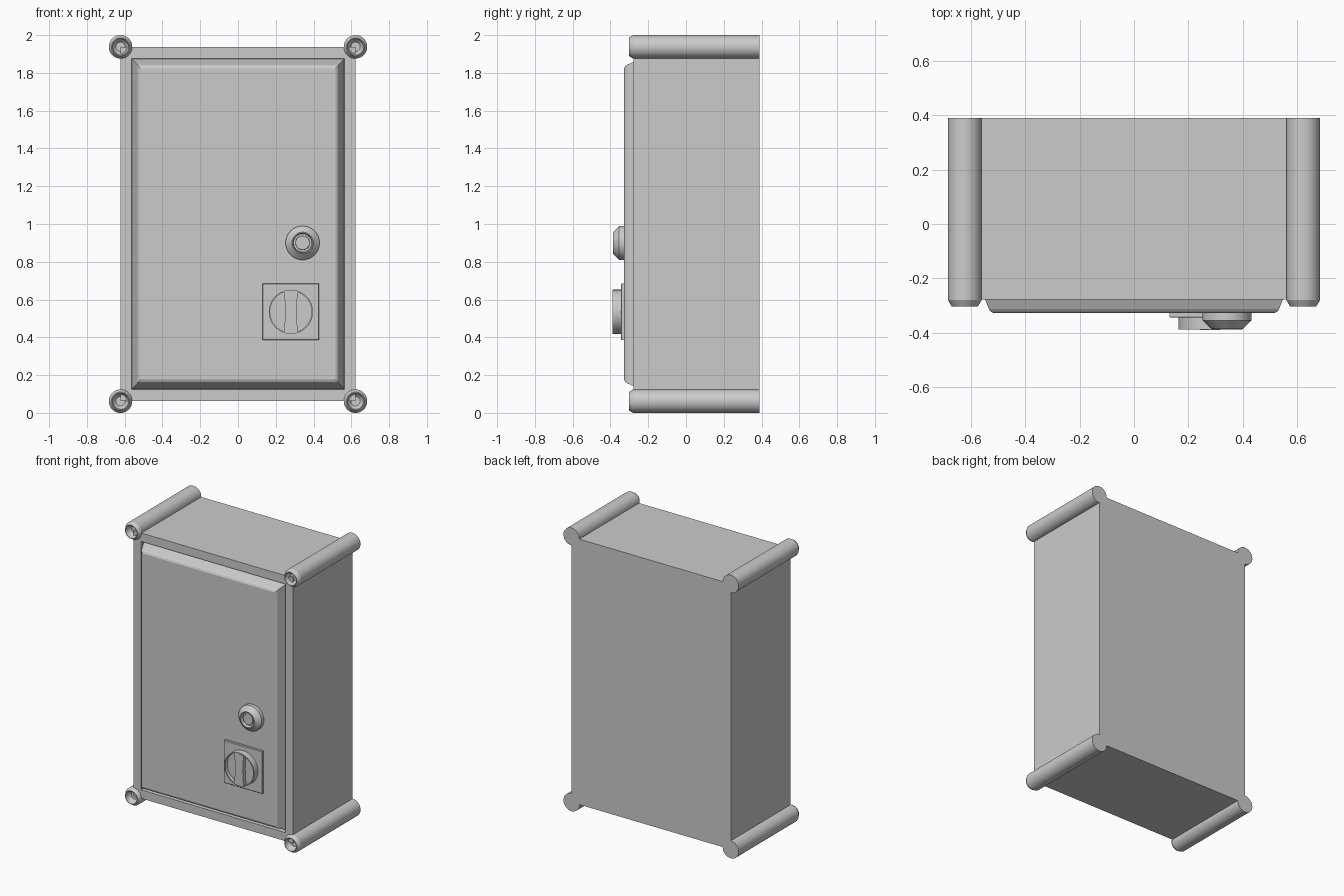
import bpy, bmesh, math

if "Cube" in bpy.data.objects:
    bpy.data.objects.remove(bpy.data.objects["Cube"])


def finish(name, bm, smooth=False):
    bmesh.ops.recalc_face_normals(bm, faces=bm.faces[:])
    mesh = bpy.data.meshes.new(name)
    bm.to_mesh(mesh)
    bm.free()
    ob = bpy.data.objects.new(name, mesh)
    bpy.context.collection.objects.link(ob)
    if smooth:
        bpy.ops.object.select_all(action='DESELECT')
        ob.select_set(True)
        bpy.context.view_layer.objects.active = ob
        bpy.ops.object.shade_smooth_by_angle(angle=math.radians(25))
    return ob


def loft(name, rings, smooth=False):
    """Bridge equal-length rings of points and cap both ends."""
    bm = bmesh.new()
    loops = [[bm.verts.new(p) for p in ring] for ring in rings]
    for a, b in zip(loops, loops[1:]):
        n = len(a)
        for i in range(n):
            bm.faces.new((a[i], a[(i + 1) % n], b[(i + 1) % n], b[i]))
    bm.faces.new(loops[0])
    bm.faces.new(loops[-1][::-1])
    return finish(name, bm, smooth)


def rect(hx, hz, y, cx=0.0, cz=1.0):
    return [(cx + sx * hx, y, cz + sz * hz)
            for sx, sz in ((-1, -1), (1, -1), (1, 1), (-1, 1))]


def circle(r, y, cx, cz, n=40):
    return [(cx + r * math.cos(2 * math.pi * i / n), y,
             cz + r * math.sin(2 * math.pi * i / n)) for i in range(n)]


def turned(name, profile, cx, cz):
    return loft(name, [circle(r, y, cx, cz) for r, y in profile], True)


# Cabinet body with recessed front opening
loft("cabinet_body", [rect(0.623, 0.937, 0.39), rect(0.623, 0.937, -0.277),
                      rect(0.565, 0.877, -0.277), rect(0.565, 0.877, -0.24)])

# Door with sloped, bevelled edges
loft("door", [rect(0.563, 0.875, -0.238), rect(0.533, 0.843, -0.313),
              rect(0.527, 0.836, -0.322), rect(0.515, 0.824, -0.328)])

# Corner posts with dished front ends
for sx, side in ((-1, "left"), (1, "right")):
    for cz, level in ((0.062, "lower"), (1.938, "upper")):
        turned(f"{level}_{side}_post",
               [(0.062, 0.39), (0.062, -0.28), (0.048, -0.303),
                (0.044, -0.303), (0.038, -0.28), (0.025, -0.265)],
               sx * 0.622, cz)

# Round lock
turned("lock", [(0.09, -0.32), (0.09, -0.354), (0.057, -0.386),
                (0.052, -0.386), (0.048, -0.362), (0.038, -0.362),
                (0.037, -0.378), (0.033, -0.38)], 0.342, 0.9)

# Rotary switch: plate, rimmed dial and grip
SX, SZ = 0.28, 0.535
loft("switch_plate", [rect(0.15, 0.15, -0.32, SX, SZ),
                      rect(0.15, 0.15, -0.341, SX, SZ),
                      rect(0.147, 0.147, -0.344, SX, SZ)])
turned("switch_dial", [(0.117, -0.335), (0.117, -0.388), (0.110, -0.388),
                       (0.110, -0.362)], SX, SZ)

# Grip outline: slightly waisted bar ending on the dial rim
right = []
for i in range(9):
    t = -1 + i / 4
    right.append((0.03 + 0.008 * t * t, 0.105 * t))
outline = right + [(0.0, 0.112)] + [(-x, z) for x, z in right[::-1]] + [(0.0, -0.112)]
loft("switch_grip", [[(SX + x, y, SZ + z) for x, z in outline]
                     for y in (-0.358, -0.39)], True)
